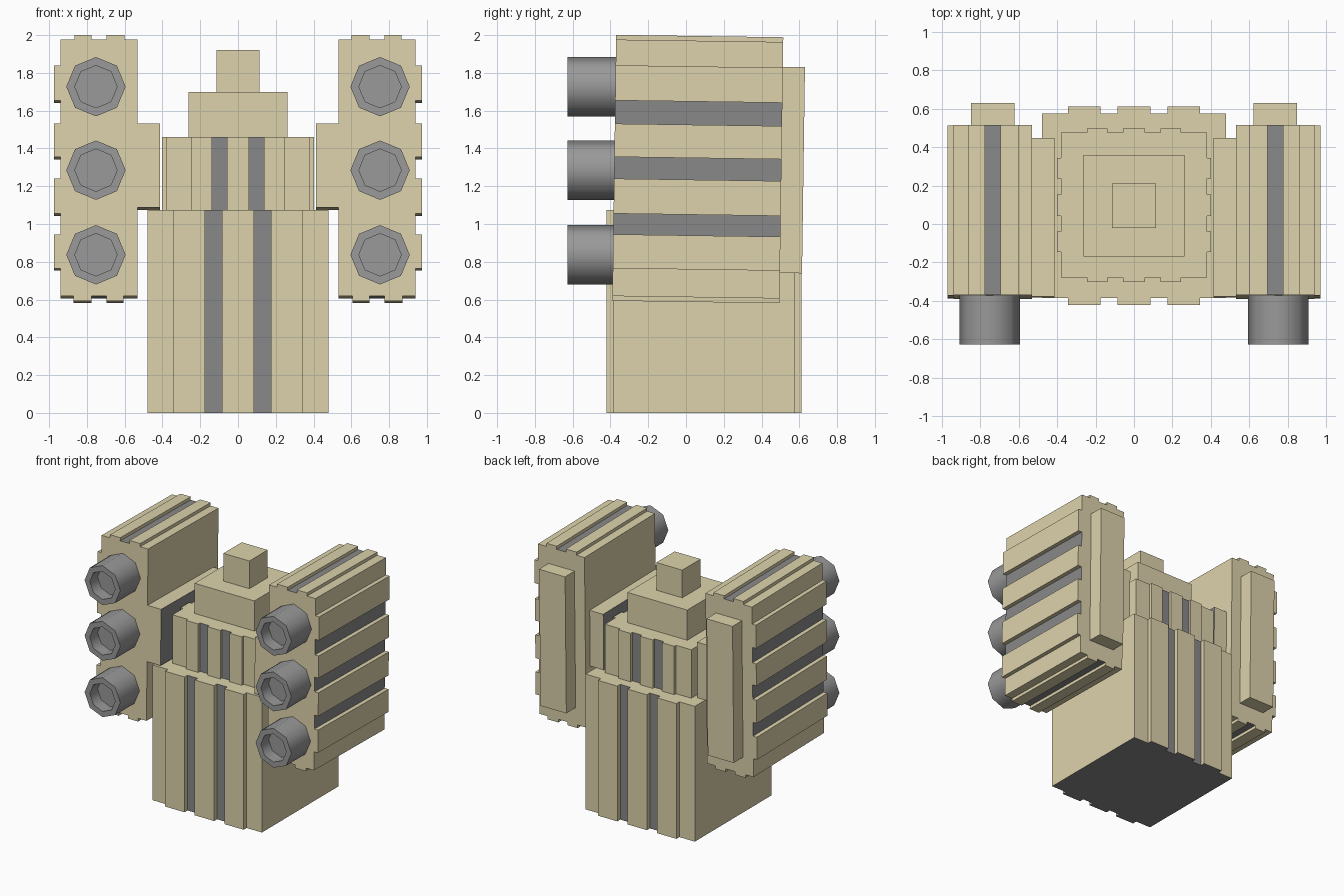
import bpy, bmesh, math
from mathutils import Matrix, Vector

if "Cube" in bpy.data.objects:
    bpy.data.objects.remove(bpy.data.objects["Cube"])


def material(name, color):
    m = bpy.data.materials.new(name)
    m.diffuse_color = (*color, 1)
    m.use_nodes = True
    m.node_tree.nodes["Principled BSDF"].inputs["Base Color"].default_value = m.diffuse_color
    return m


TAN = material("tan", (0.72, 0.65, 0.41))
GREY = material("grey", (0.25, 0.25, 0.25))
BARREL = material("barrel_grey", (0.32, 0.32, 0.32))

# Slight lean of the shoulder pods about their centre
PIVOT = Matrix.Translation((0, 0.06, 1.29))
LEAN = PIVOT @ Matrix.Rotation(-0.0143, 4, 'X') @ PIVOT.inverted()


def finish(name, bm, mats, matrix=None):
    if matrix:
        bm.transform(matrix)
    bmesh.ops.recalc_face_normals(bm, faces=bm.faces[:])
    me = bpy.data.meshes.new(name)
    bm.to_mesh(me)
    bm.free()
    for m in mats:
        me.materials.append(m)
    ob = bpy.data.objects.new(name, me)
    bpy.context.collection.objects.link(ob)
    return ob


def ribbed_profile(x0, x1, y0, y1, depth, sides):
    """Counter-clockwise rectangle; sides = rib intervals, measured from each side's middle."""
    corners = [Vector(c) for c in ((x0, y0), (x1, y0), (x1, y1), (x0, y1))]
    pts, grey = [], set()
    for i, ribs in enumerate(sides):
        a, b = corners[i], corners[(i + 1) % 4]
        d = (b - a).normalized()
        out = Vector((d.y, -d.x)) * depth
        mid = (a + b) / 2
        pts.append(a)
        for k, (s, e) in enumerate(ribs):
            pts += [mid + d * s, mid + d * s + out, mid + d * e + out, mid + d * e]
            if k < len(ribs) - 1:
                grey.add(len(pts) - 1)
    return pts, grey


def prism(name, profile, lo, hi, place, matrix=None, grey_base=False):
    pts, grey = profile
    bm = bmesh.new()
    a = [bm.verts.new(place(p, lo)) for p in pts]
    b = [bm.verts.new(place(p, hi)) for p in pts]
    base = bm.faces.new(a)
    base.material_index = int(grey_base)
    bm.faces.new(b)
    n = len(pts)
    for i in range(n):
        j = (i + 1) % n
        f = bm.faces.new((a[i], a[j], b[j], b[i]))
        f.material_index = int(i in grey)
    return finish(name, bm, (TAN, GREY), matrix)


def box(name, x, y, z, matrix=None, grey_side=None):
    pts = [Vector(p) for p in ((x[0], y[0]), (x[1], y[0]), (x[1], y[1]), (x[0], y[1]))]
    grey = set() if grey_side is None else {grey_side}
    return prism(name, (pts, grey), z[0], z[1], upright, matrix)


def upright(p, t):
    return (p.x, p.y, t)


# Central tower: ribbed base, ribbed middle, two stacked blocks
base_ribs = [(-0.345, -0.175), (-0.085, 0.085), (0.175, 0.345)]
prism("tower_base", ribbed_profile(-0.48, 0.48, -0.385, 0.575, 0.037, [base_ribs, [], base_ribs, []]),
      0, 1.075, upright, grey_base=True)
mid_ribs = [(-0.245, -0.138), (-0.057, 0.057), (0.138, 0.245)]
prism("tower_middle", ribbed_profile(-0.38, 0.38, -0.28, 0.476, 0.022, [mid_ribs] * 4), 1.075, 1.46, upright)
box("tower_cap", (-0.263, 0.263), (-0.17, 0.36), (1.46, 1.70))
box("tower_tip", (-0.114, 0.114), (-0.02, 0.21), (1.70, 1.92))


# Hollow octagonal barrel pointing to the front
def barrel(name, x, z):
    bm = bmesh.new()
    rings = []
    for r, y in ((0.157, -0.37), (0.157, -0.628), (0.112, -0.628), (0.112, -0.53)):
        rings.append([bm.verts.new((x + r * math.cos(k * math.pi / 4), y, z + r * math.sin(k * math.pi / 4)))
                      for k in range(8)])
    for p, q in zip(rings, rings[1:]):
        for k in range(8):
            j = (k + 1) % 8
            bm.faces.new((p[k], p[j], q[j], q[k]))
    bm.faces.new(rings[0])
    bm.faces.new(rings[-1])
    ob = finish(name, bm, (BARREL,))
    for f in ob.data.polygons:
        f.use_smooth = True
    bpy.ops.object.select_all(action='DESELECT')
    ob.select_set(True)
    bpy.context.view_layer.objects.active = ob
    bpy.ops.object.shade_smooth_by_angle(angle=math.radians(50))


# Shoulder pods, mirrored left and right
end_ribs = [(-0.13, -0.04), (0.04, 0.135)]
side_ribs = [(-0.532, -0.352), (-0.242, -0.057), (0.058, 0.234), (0.357, 0.543)]
pod = ribbed_profile(0.532, 0.94, 0.612, 1.97, 0.025, [end_ribs, side_ribs, end_ribs, []])
for p in pod[0]:
    if p.x > 0.95:
        p.x = 0.973

for side, s in (("right", 1), ("left", -1)):
    flip = Matrix.Scale(s, 4, (1, 0, 0))
    turn = LEAN @ flip
    prism(side + "_pod", pod, -0.38, 0.505, lambda p, t: (p.x, t, p.y), turn)
    box(side + "_pod_back_plate", (0.622, 0.85), (0.505, 0.622), (0.747, 1.838), turn)
    box(side + "_pod_connector", (0.413, 0.532), (-0.38, 0.446), (1.08, 1.525), turn, grey_side=3)
    for i, z in enumerate((1.727, 1.285, 0.837)):
        barrel(f"{side}_barrel_{i + 1}", 0.752 * s, z)
